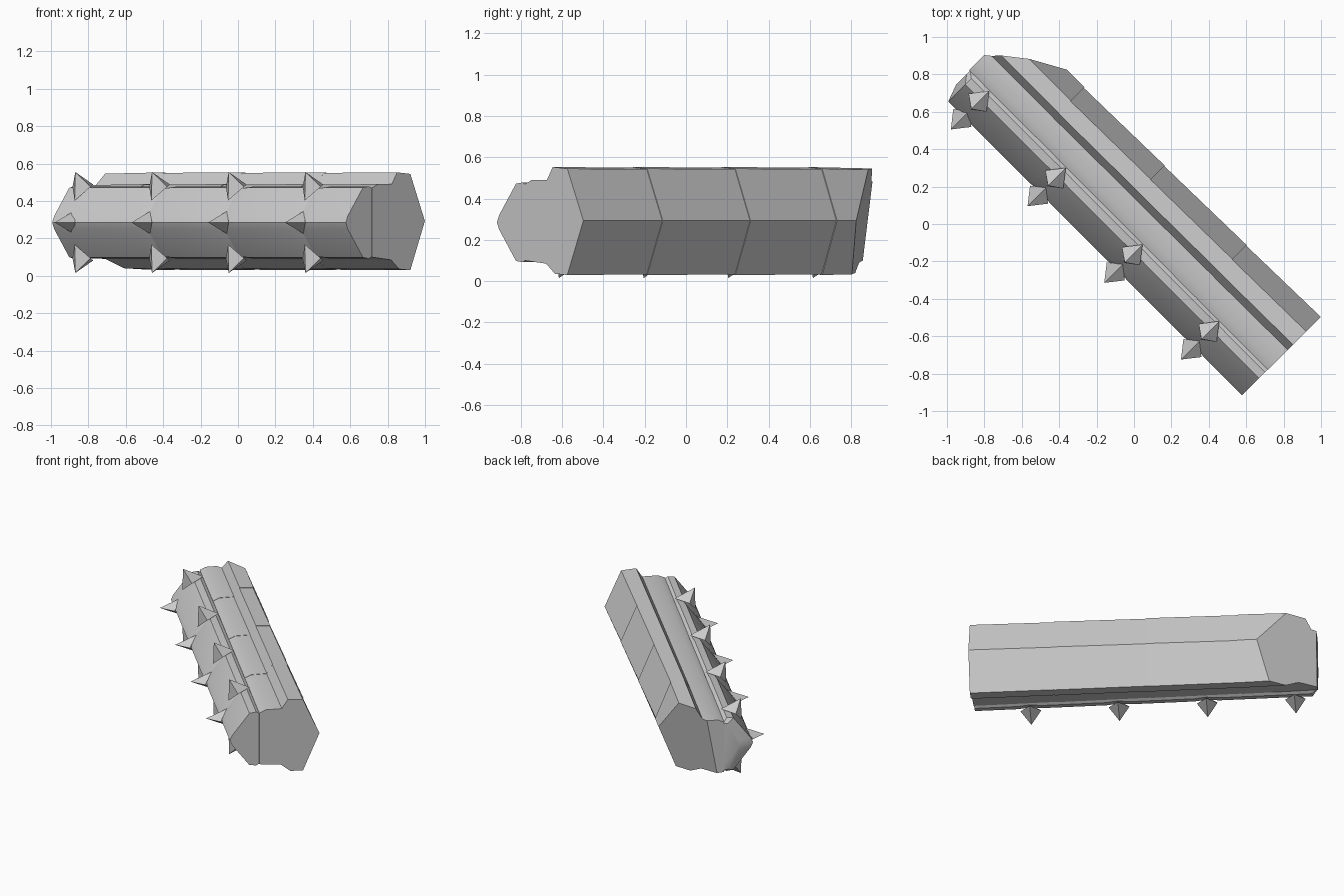
import bpy
import bmesh
from math import sqrt, sin, cos, pi, radians

if "Cube" in bpy.data.objects:
    bpy.data.objects.remove(bpy.data.objects["Cube"])

grey = bpy.data.materials.new("plain grey")
grey.use_nodes = True
colour = (0.6, 0.6, 0.6, 1)
grey.diffuse_color = colour
grey.node_tree.nodes["Principled BSDF"].inputs["Base Color"].default_value = colour

MID = 0.285  # height of the long axis


def place(u, w, z):
    """u runs along the bar, w across it; the bar lies diagonally."""
    return ((u + w) / sqrt(2), (w - u) / sqrt(2), z)


def finish(name, bm):
    bmesh.ops.recalc_face_normals(bm, faces=bm.faces)
    mesh = bpy.data.meshes.new(name)
    bm.to_mesh(mesh)
    bm.free()
    mesh.materials.append(grey)
    obj = bpy.data.objects.new(name, mesh)
    bpy.context.collection.objects.link(obj)
    bpy.ops.object.select_all(action='DESELECT')
    obj.select_set(True)
    bpy.context.view_layer.objects.active = obj
    bpy.ops.object.shade_smooth_by_angle(angle=radians(32))
    return obj


def loft(name, stations, cut=None):
    """Skin (u, profile) sections, cap both ends, then trim by an optional
    plane given as a point and an outward normal."""
    bm = bmesh.new()
    rings = [[bm.verts.new(place(u, w, z)) for w, z in prof] for u, prof in stations]
    for a, b in zip(rings, rings[1:]):
        for i in range(len(a)):
            j = (i + 1) % len(a)
            bm.faces.new((a[i], a[j], b[j], b[i]))
    bm.faces.new(rings[0])
    bm.faces.new(rings[-1])
    if cut:
        geom = bm.verts[:] + bm.edges[:] + bm.faces[:]
        bmesh.ops.bisect_plane(bm, geom=geom, plane_co=place(*cut[0]),
                               plane_no=place(*cut[1]), clear_outer=True)
        bmesh.ops.holes_fill(bm, edges=[e for e in bm.edges if e.is_boundary], sides=0)
    return finish(name, bm)


def scaled(profile, sw, sz):
    return [(w * sw, MID + (z - MID) * sz) for w, z in profile]


# Back casing: stepped shoulders above and below, ridge along the back
shell = [(-0.045, 0.47), (0.0, 0.49), (0.105, 0.49), (0.145, 0.553), (0.245, 0.545),
         (0.355, 0.293), (0.245, 0.03), (0.16, 0.036), (0.1, 0.085), (-0.045, 0.1)]
seams = [1.058, 0.505, -0.105, -0.705]
for i, (a, b) in enumerate(zip(seams, seams[1:])):
    wide = 1 - 0.025 * i
    loft(f"casing_segment_{i + 1}", [(a, scaled(shell, wide, 1)),
                                     (b, scaled(shell, wide - 0.035, 0.99))])

# Nose that closes the casing, its outer corner sliced off at a slant
nose = scaled(shell, 0.93, 1)
loft("casing_nose", [(seams[-1], nose), (-1.205, scaled(nose, 1, 0.97))],
     cut=((-1.115, 0.155, 0.55), (-1, 1.27, -0.22)))

# Front rail: half hexagon with softened ridge, pinched at each spike row
rail = [(-0.04, 0.465), (-0.065, 0.478), (-0.11, 0.472), (-0.225, 0.32), (-0.24, 0.285),
        (-0.225, 0.25), (-0.11, 0.098), (-0.065, 0.092), (-0.04, 0.105)]
pinched = scaled(rail, 0.955, 0.965)
spike_rows = [-1.05 + 0.58 * i for i in range(4)]
edges = [-1.165] + spike_rows[1:] + [1.055]
for i, (a, b) in enumerate(zip(edges, edges[1:])):
    start = [(-1.2, scaled(rail, 0.6, 0.88)), (a, rail)] if i == 0 else [
        (a, pinched), (a + 0.08, rail)]
    end = [(b, rail)] if i == 3 else [(b - 0.08, rail), (b, pinched)]
    loft(f"rail_segment_{i + 1}", start + end)

# Thin seam strip joining rail and casing
strip = [(-0.055, 0.455), (-0.03, 0.455), (-0.03, 0.12), (-0.055, 0.12)]
loft("seam_strip", [(-1.19, strip), (1.056, strip)])


# Four-sided spikes whose bases wrap over the rail corners
def spike(name, u, base, tip, across, wrap):
    """Wrap raises the two corners that lie along the bar toward the tip."""
    bm = bmesh.new()
    ring = []
    for k in range(4):
        c, s = cos(k * pi / 2), sin(k * pi / 2)
        w, z = (p + a * s + (t - p) * wrap * abs(c) for p, a, t in zip(base, across, tip))
        ring.append(bm.verts.new(place(u + 0.068 * c, w, z)))
    point = bm.verts.new(place(u, *tip))
    for k in range(4):
        bm.faces.new((ring[k], ring[(k + 1) % 4], point))
    bm.faces.new(ring)
    return finish(name, bm)


for i, u in enumerate(spike_rows):
    spike(f"outer_spike_{i + 1}", u, (-0.195, MID), (-0.335, MID), (0, 0.06), 0.38)
    for side, label in ((1, "upper"), (-1, "lower")):
        spike(f"{label}_spike_{i + 1}", u, (-0.115, MID + side * 0.16),
              (-0.18, MID + side * 0.27), (0.07, side * 0.043), 0.28)
